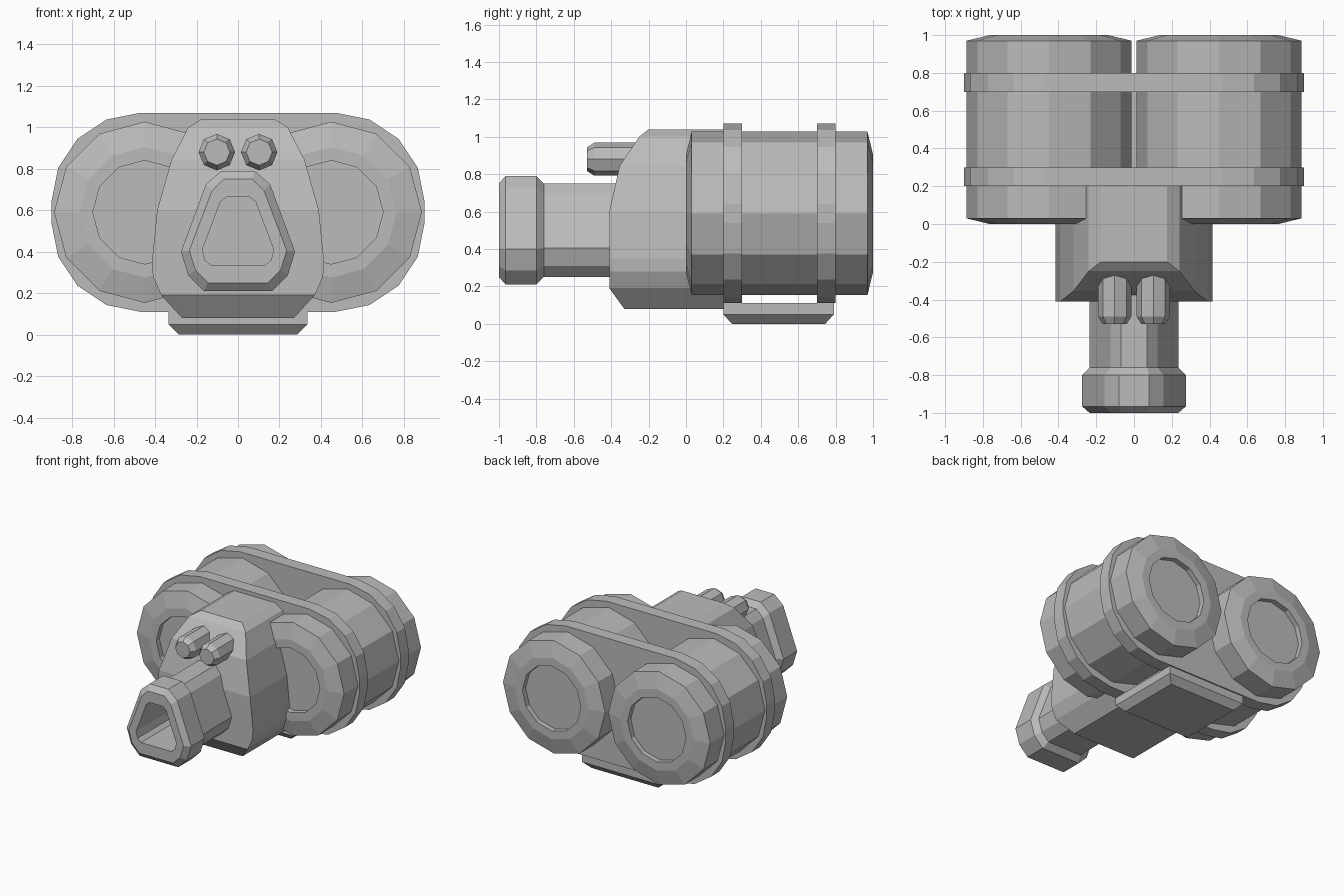
import bpy, bmesh
from math import sin, cos, pi

cube = bpy.data.objects.get("Cube")
if cube:
    bpy.data.objects.remove(cube)

grey = bpy.data.materials.new("plain grey")
grey.use_nodes = True
COLOUR = (0.5, 0.5, 0.5, 1)
grey.diffuse_color = COLOUR
grey.node_tree.nodes["Principled BSDF"].inputs["Base Color"].default_value = COLOUR


def loft(name, rings):
    """Join rings of equal point count with quads and cap both ends."""
    bm = bmesh.new()
    loops = [[bm.verts.new(p) for p in ring] for ring in rings]
    n = len(loops[0])
    for a, b in zip(loops, loops[1:]):
        for i in range(n):
            j = (i + 1) % n
            bm.faces.new((a[i], a[j], b[j], b[i]))
    bm.faces.new(loops[0])
    bm.faces.new(loops[-1][::-1])
    bmesh.ops.recalc_face_normals(bm, faces=bm.faces[:])
    mesh = bpy.data.meshes.new(name)
    bm.to_mesh(mesh)
    bm.free()
    mesh.materials.append(grey)
    obj = bpy.data.objects.new(name, mesh)
    bpy.context.collection.objects.link(obj)
    return obj


def circle(x, z, r, y, sides):
    return [(x + r * cos(2 * pi * i / sides), y, z + r * sin(2 * pi * i / sides))
            for i in range(sides)]


def rectangle(hx, y0, y1, z):
    return [(-hx, y0, z), (hx, y0, z), (hx, y1, z), (-hx, y1, z)]


def mirrored(half, y):
    """Closed section from the points of its +x half."""
    return [(x, y, z) for x, z in half] + [(-x, y, z) for x, z in reversed(half)]


def rounded(hx, hz, r, y, z, steps=4):
    """Rounded rectangle across the x-z plane."""
    ring = []
    for k, (sx, sz) in enumerate([(1, 1), (-1, 1), (-1, -1), (1, -1)]):
        for i in range(steps + 1):
            a = (k + i / steps) * pi / 2
            ring.append((sx * (hx - r) + r * cos(a), y, z + sz * (hz - r) + r * sin(a)))
    return ring


AXIS = 0.59

# Twin tanks with recessed ends, and the two short rods
for side, x in (("left", 1), ("right", -1)):
    profile = [(0.25, 0.04), (0.25, 0), (0.315, 0), (0.437, 0.03),
               (0.437, 0.97), (0.315, 1), (0.25, 1), (0.25, 0.96)]
    loft(side + "_tank", [circle(0.45 * x, AXIS, r, y, 12) for r, y in profile])
    loft(side + "_rod", [circle(0.102 * x, 0.88, r, y, 8)
                         for r, y in [(0.063, -0.53), (0.088, -0.49), (0.088, -0.1)]])

# Band plates clamping the tanks
for name, y in (("front_band", 0.2), ("rear_band", 0.7)):
    loft(name, [rounded(0.9, 0.48, 0.43, yy, AXIS) for yy in (y, y + 0.1)])

# Base block with chamfered underside
loft("base", [rectangle(0.285, 0.245, 0.745, 0), rectangle(0.335, 0.2, 0.79, 0.05),
              rectangle(0.335, 0.2, 0.79, 0.11)])

# Main body: half width and front edge at each height
levels = [(0.08, 0.27, -0.33), (0.19, 0.37, -0.41), (0.28, 0.41, -0.41),
          (0.35, 0.415, -0.41), (0.6, 0.39, -0.41), (0.845, 0.32, -0.355),
          (1.0, 0.24, -0.25), (1.04, 0.175, -0.2)]
loft("body", [rectangle(w, front, 0.21, z) for z, w, front in levels])

# Hollow nozzle with flared rim
rim = [(0.08, 0.79), (0.155, 0.725), (0.275, 0.4), (0.24, 0.285), (0.165, 0.21)]
pipe = [(0.07, 0.75), (0.125, 0.695), (0.235, 0.405), (0.205, 0.31), (0.145, 0.25)]
bore = [(0.055, 0.665), (0.085, 0.64), (0.172, 0.41), (0.16, 0.36), (0.13, 0.335)]
loft("nozzle", [mirrored(s, y) for s, y in
                [(bore, -0.6), (bore, -1), (pipe, -1), (rim, -0.965),
                 (rim, -0.8), (pipe, -0.76), (pipe, -0.3)]])
